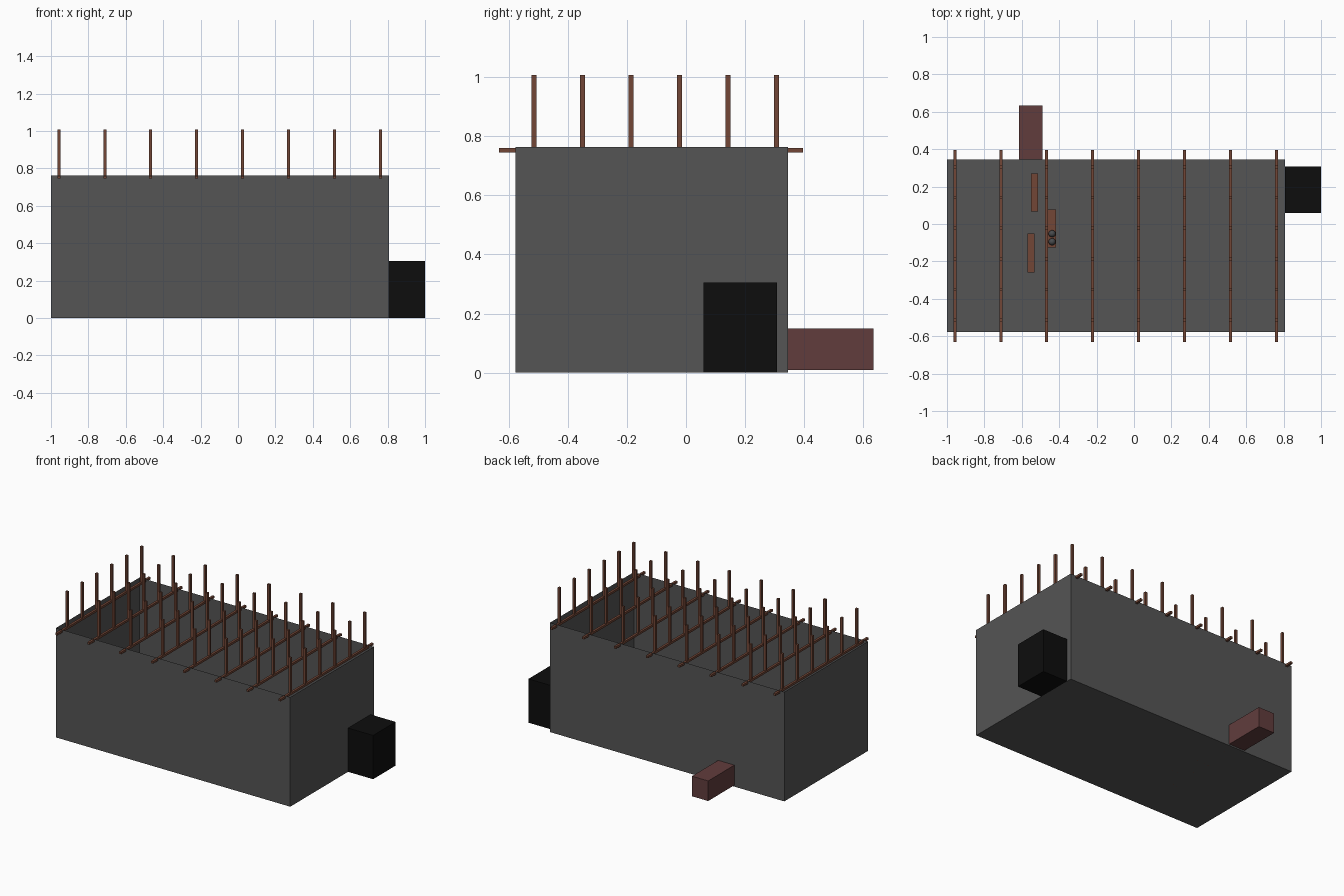
import bpy, bmesh
from mathutils import Matrix, Vector

if "Cube" in bpy.data.objects:
    bpy.data.objects.remove(bpy.data.objects["Cube"])


def material(name, rgb):
    m = bpy.data.materials.new(name)
    m.diffuse_color = (*rgb, 1)
    m.use_nodes = True
    m.node_tree.nodes["Principled BSDF"].inputs["Base Color"].default_value = m.diffuse_color
    return m


STONE = material("grey_stone", (0.09, 0.09, 0.09))
BLACK = material("soot_black", (0.004, 0.004, 0.004))
RED = material("red_brown", (0.12, 0.046, 0.046))
WOOD = material("timber", (0.17, 0.062, 0.037))
METAL = material("dark_metal", (0.065, 0.07, 0.075))


def add_box(bm, lo, hi):
    lo, hi = Vector(lo), Vector(hi)
    mat = Matrix.Translation((lo + hi) / 2) @ Matrix.Diagonal((*(hi - lo), 1))
    return bmesh.ops.create_cube(bm, size=1, matrix=mat)["verts"]


def finish(bm, name, mat):
    mesh = bpy.data.meshes.new(name)
    bm.to_mesh(mesh)
    bm.free()
    mesh.materials.append(mat)
    ob = bpy.data.objects.new(name, mesh)
    bpy.context.collection.objects.link(ob)
    return ob


def boxes(name, mat, spans):
    bm = bmesh.new()
    for lo, hi in spans:
        add_box(bm, lo, hi)
    return finish(bm, name, mat)


# Open-topped hall: floor and four thin walls
bm = bmesh.new()
add_box(bm, (-1, -0.577, 0), (0.807, 0.345, 0.763))
bmesh.ops.delete(bm, geom=[f for f in bm.faces if f.normal.z > 0.5], context='FACES_ONLY')
finish(bm, "hall_walls_and_floor", STONE)

# Side annexes
boxes("hearth_block", BLACK, [((0.807, 0.06, 0), (1, 0.308, 0.305))])
boxes("entrance_passage", RED, [((-0.615, 0.345, 0.01), (-0.49, 0.634, 0.15))])

# Roof beams with a row of upright posts on each
W = 0.008
for i in range(8):
    x = -0.958 + i * 0.2457
    boxes(f"roof_beam_{i + 1}", WOOD, [((x - W, -0.632, 0.745), (x + W, 0.395, 0.76))])
    posts = []
    for j in range(6):
        y = -0.514 + j * 0.164
        posts.append(((x - W, y - W, 0.748), (x + W, y + W, 1.007)))
    boxes(f"roof_posts_{i + 1}", WOOD, posts)


# Table and benches: a plank on four legs
def plank_seat(name, x0, x1, y0, y1, h):
    t = 0.006
    spans = [((x0, y0, h - 0.01), (x1, y1, h))]
    for lx in (x0, x1 - t):
        for ly in (y0, y1 - t):
            spans.append(((lx, ly, 0), (lx + t, ly + t, h - 0.01)))
    boxes(name, WOOD, spans)


plank_seat("bench_back", -0.551, -0.513, 0.067, 0.27, 0.06)
plank_seat("bench_front", -0.57, -0.532, -0.258, -0.052, 0.06)
plank_seat("table", -0.46, -0.416, -0.126, 0.078, 0.09)

# Two round pots on the table
for i, y in enumerate((-0.052, -0.095)):
    bm = bmesh.new()
    bmesh.ops.create_uvsphere(bm, u_segments=16, v_segments=8, radius=0.019,
                              matrix=Matrix.Translation((-0.438, y, 0.108)))
    for f in bm.faces:
        f.smooth = True
    finish(bm, f"round_pot_{i + 1}", METAL)
